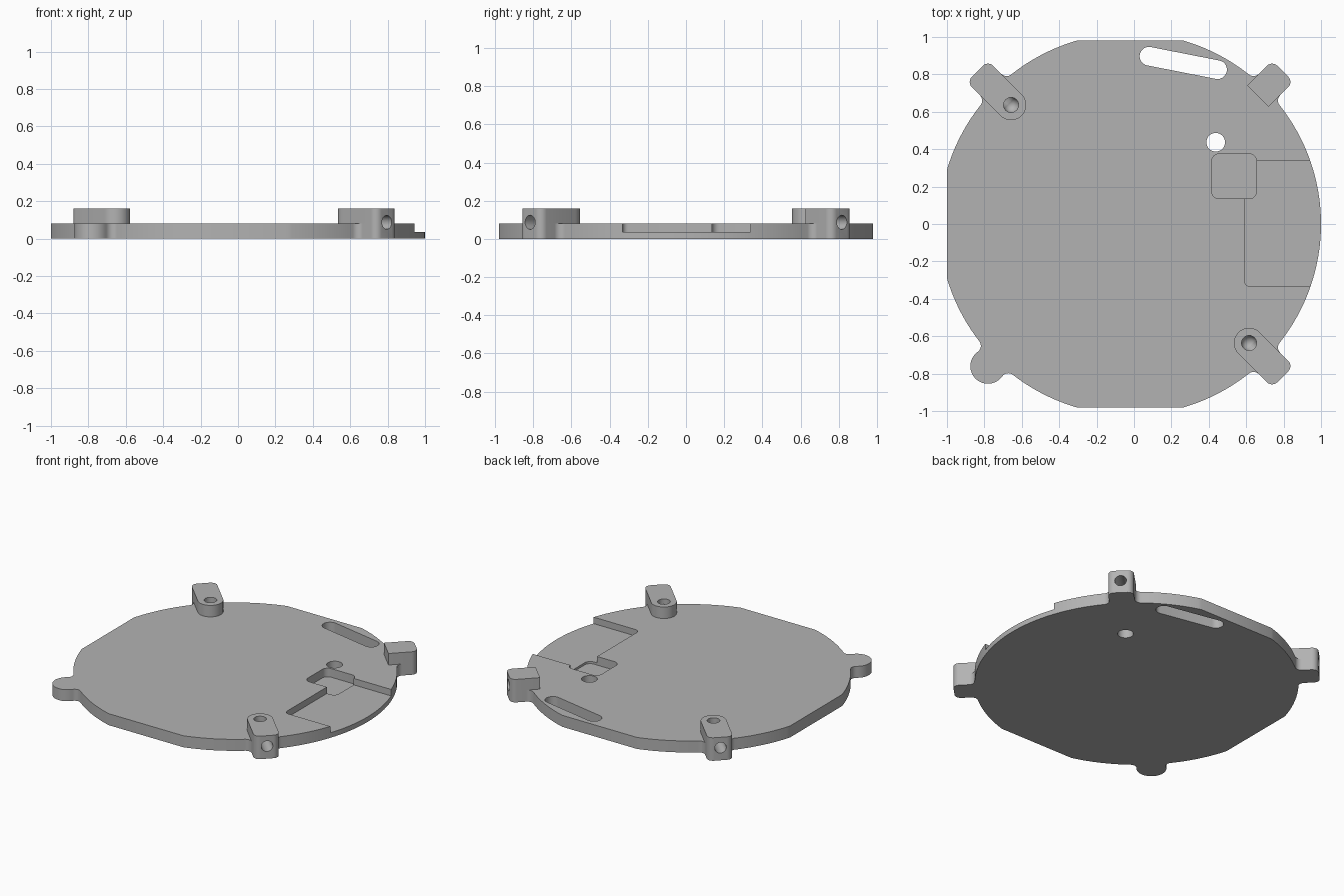
import bpy, bmesh, math
from math import sin, cos, pi, radians
from mathutils import Vector, Matrix

if "Cube" in bpy.data.objects:
    bpy.data.objects.remove(bpy.data.objects["Cube"])

CX = -0.021            # centre of the disc
R, FLAT = 1.021, 0.98  # disc radius, distance to the trimmed flats
W, L, F = 0.081, 1.155, 0.04   # arm half width, arm reach, fillet radius
TOP, BOSS_TOP, LEDGE, POCKET = 0.08, 0.16, 0.035, 0.02
HOLE_U, HOLE_Z = 0.90, 0.087

grey = bpy.data.materials.new("plain grey")
grey.use_nodes = True
colour = (0.45, 0.45, 0.45, 1)
grey.diffuse_color = colour
grey.node_tree.nodes["Principled BSDF"].inputs["Base Color"].default_value = colour


def arc(c, r, a, b, n=10):
    """Points on an arc from angle a to b (degrees)."""
    return [(c[0] + r * cos(radians(a + (b - a) * i / n)),
             c[1] + r * sin(radians(a + (b - a) * i / n))) for i in range(n + 1)]


def turn(points, degrees):
    c, s = cos(radians(degrees)), sin(radians(degrees))
    return [(x * c - y * s, x * s + y * c) for x, y in points]


def shift(points):
    return [(x + CX, y) for x, y in points]


def finish(name, bm):
    bmesh.ops.recalc_face_normals(bm, faces=bm.faces)
    mesh = bpy.data.meshes.new(name)
    bm.to_mesh(mesh)
    bm.free()
    mesh.materials.append(grey)
    ob = bpy.data.objects.new(name, mesh)
    bpy.context.collection.objects.link(ob)
    return ob


def prism(name, points, z0, z1):
    bm = bmesh.new()
    face = bm.faces.new([bm.verts.new((x, y, z0)) for x, y in points])
    grown = bmesh.ops.extrude_face_region(bm, geom=[face])["geom"]
    bmesh.ops.translate(bm, vec=(0, 0, z1 - z0),
                        verts=[v for v in grown if isinstance(v, bmesh.types.BMVert)])
    return finish(name, bm)


def rounded_box(x0, x1, y0, y1, r):
    return (arc((x1 - r, y1 - r), r, 0, 90, 6) + arc((x0 + r, y1 - r), r, 90, 180, 6)
            + arc((x0 + r, y0 + r), r, 180, 270, 6) + arc((x1 - r, y0 + r), r, 270, 360, 6))


def rod(name, start, end, r):
    """Round cutter between two points."""
    a, b = Vector(start), Vector(end)
    spin = (b - a).to_track_quat('Z', 'Y').to_matrix().to_4x4()
    bm = bmesh.new()
    bmesh.ops.create_cone(bm, cap_ends=True, segments=32, radius1=r, radius2=r,
                          depth=(b - a).length,
                          matrix=Matrix.Translation((a + b) / 2) @ spin)
    return finish(name, bm)


def cut(ob, cutters):
    for c in cutters:
        m = ob.modifiers.new("cut", 'BOOLEAN')
        m.operation, m.solver, m.object = 'DIFFERENCE', 'EXACT', c
        bpy.context.view_layer.update()
        done = bpy.data.meshes.new_from_object(
            ob.evaluated_get(bpy.context.evaluated_depsgraph_get()))
        ob.modifiers.clear()
        ob.data = done


# Arm outlines, pointing along +x
arm_end = arc((L - F, -W + F), F, -90, 0, 6) + arc((L - F, W - F), F, 0, 90, 6)
arm_angle = math.degrees(math.asin((W + F) / (R + F)))
arm_fillet = arc(((R + F) * cos(radians(arm_angle)), W + F), F, 270, 180 + arm_angle, 8)
square_arm = [(x, -y) for x, y in reversed(arm_fillet)] + arm_end + arm_fillet

LOBE_U, LOBE_R = 1.075, 0.094
lobe_angle = math.acos(((R + F)**2 + LOBE_U**2 - (LOBE_R + F)**2) / (2 * (R + F) * LOBE_U))
fc = ((R + F) * cos(lobe_angle), (R + F) * sin(lobe_angle))
lobe_open = math.degrees(math.atan2(fc[1], fc[0] - LOBE_U))
lobe_fillet = arc(fc, F, 180 + lobe_open, 180 + math.degrees(lobe_angle), 8)
lobe = ([(x, -y) for x, y in reversed(lobe_fillet)]
        + arc((LOBE_U, 0), LOBE_R, -lobe_open, lobe_open, 24)[1:-1] + lobe_fillet)

# Disc outline: an arm in each quadrant, arcs between, three trimmed flats
flat_angle = math.degrees(math.acos(FLAT / R))
outline = []
for quadrant in range(4):
    mid = 45 + 90 * quadrant
    tip, a = (lobe, math.degrees(lobe_angle)) if quadrant == 2 else (square_arm, arm_angle)
    first = mid - 45 + (0 if quadrant == 0 else flat_angle)
    last = mid + 45 - (0 if quadrant == 3 else flat_angle)
    outline += arc((0, 0), R, first, mid - a, 16)[:-1]
    outline += turn(tip, mid)
    outline += arc((0, 0), R, mid + a, last, 16)[1:]
plate = prism("base_plate", shift(outline[:-1]), 0, TOP)

# Raised blocks on three of the arms
round_block = arm_end + arc((HOLE_U, 0), W, 90, 270, 20)
square_block = arm_end + [(0.966, W), (0.966, -W)]
blocks, bores = [], []
for name, angle, shape in (("back_left_block", 45, square_block),
                           ("back_right_block", 135, round_block),
                           ("front_left_block", 315, round_block)):
    block = prism(name, shift(turn(shape, angle)), TOP, BOSS_TOP)
    drilled = shape is round_block
    inner, outer = shift(turn([(HOLE_U if drilled else 1.0, 0), (L + 0.1, 0)], angle))
    tools = [rod("side_bore", (*inner, HOLE_Z), (*outer, HOLE_Z), 0.037)]
    if drilled:
        tools.append(rod("top_bore", (*inner, HOLE_Z), (*inner, 0.3), 0.04))
        bm = bmesh.new()
        bmesh.ops.create_uvsphere(bm, u_segments=32, v_segments=17, radius=0.0402,
                                  matrix=Matrix.Translation((*inner, HOLE_Z)))
        tools.append(finish("bore_bottom", bm))
    cut(block, tools)
    blocks.append(block)
    bores += tools

# Slot, round hole, edge recess and deeper pocket
s0, s1 = (0.08, 0.897), (0.447, 0.825)
tilt = math.degrees(math.atan2(s1[1] - s0[1], s1[0] - s0[0]))
slot = prism("slot_cutter", arc(s0, 0.05, tilt + 90, tilt + 270, 14)
             + arc(s1, 0.05, tilt - 90, tilt + 90, 14), -0.1, 0.2)
hole = rod("hole_cutter", (0.437, 0.437, -0.1), (0.437, 0.437, 0.2), 0.05)
recess = prism("recess_cutter", rounded_box(0.59, 1.3, -0.333, 0.337, 0.03), LEDGE, 0.2)
pocket = prism("pocket_cutter", rounded_box(0.415, 0.655, 0.135, 0.375, 0.04), POCKET, 0.2)
cutters = bores + [slot, hole, recess, pocket]
cut(plate, cutters)
for c in cutters:
    bpy.data.objects.remove(c)

# Smooth curved walls, sharp edges
bpy.ops.object.select_all(action='DESELECT')
for ob in [plate] + blocks:
    ob.select_set(True)
bpy.context.view_layer.objects.active = plate
bpy.ops.object.shade_smooth_by_angle(angle=radians(30))
